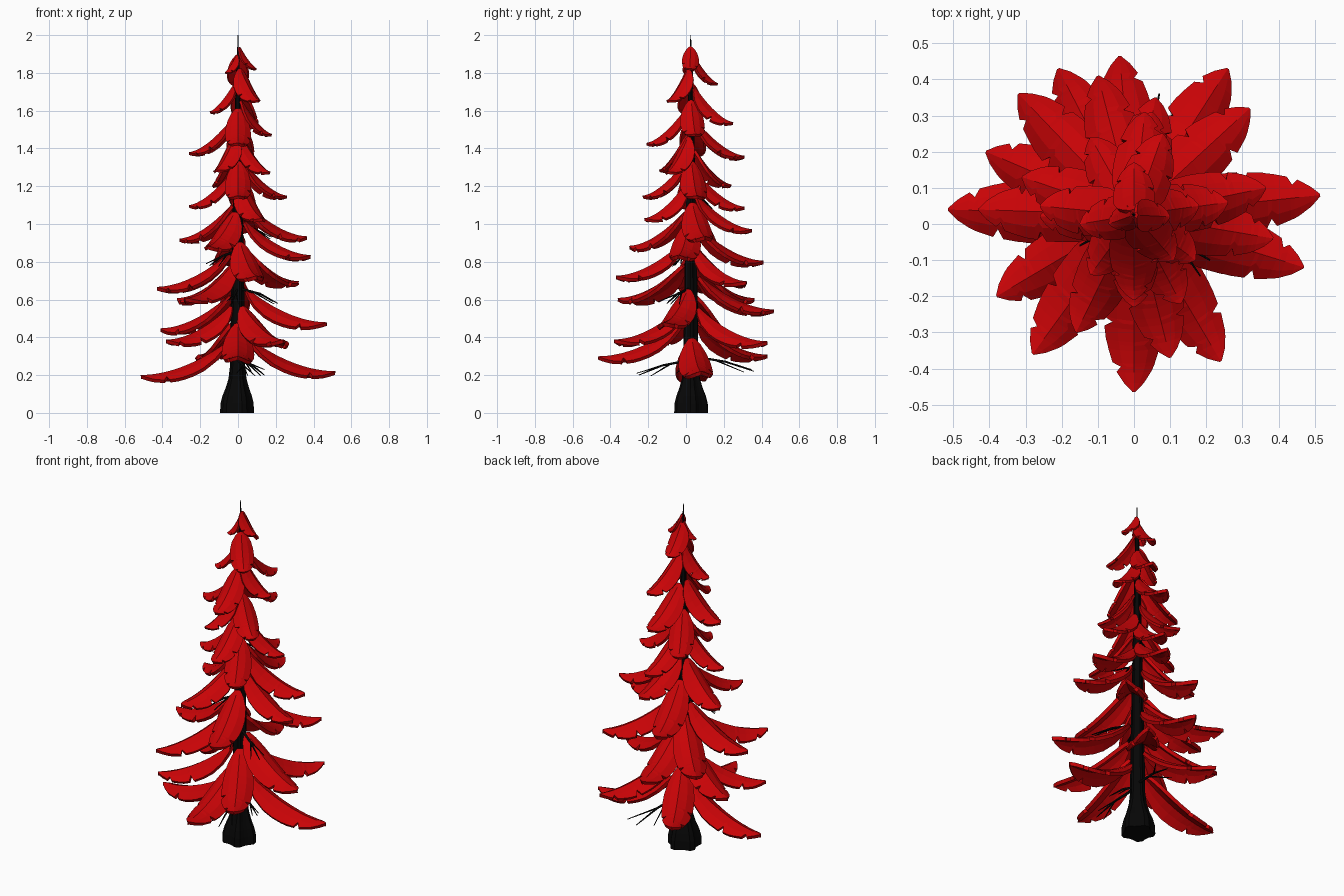
import bpy, bmesh, math, random
from mathutils import Vector

random.seed(4)
if "Cube" in bpy.data.objects:
    bpy.data.objects.remove(bpy.data.objects["Cube"])


def material(name, color):
    m = bpy.data.materials.new(name)
    m.use_nodes = True
    m.diffuse_color = color
    m.node_tree.nodes["Principled BSDF"].inputs["Base Color"].default_value = color
    return m


RED = material("leaf red", (0.58, 0.001, 0.002, 1))
BLACK = material("bark black", (0.002, 0.002, 0.002, 1))
AXIS = Vector((0, 0.025, 0))


def finish(name, bm, mat):
    bmesh.ops.recalc_face_normals(bm, faces=bm.faces)
    mesh = bpy.data.meshes.new(name)
    bm.to_mesh(mesh)
    bm.free()
    mesh.materials.append(mat)
    obj = bpy.data.objects.new(name, mesh)
    bpy.context.collection.objects.link(obj)
    return obj


# Fluted trunk with flared roots and a thin spike on top
def make_trunk():
    profile = [(0, .092), (.05, .09), (.09, .08), (.13, .064), (.18, .049), (.25, .041),
               (.6, .037), (1, .029), (1.5, .018), (1.8, .011), (1.9, .005), (2, .002)]
    sides = 20
    bm = bmesh.new()
    rings = []
    for z, radius in profile:
        ring = []
        for i in range(sides):
            a = math.tau * i / sides
            r = radius * (1 if i % 4 < 2 else 0.82)
            ring.append(bm.verts.new(AXIS + Vector((r * math.cos(a) - .08 * r, r * math.sin(a), z))))
        rings.append(ring)
    for low, high in zip(rings, rings[1:]):
        for i in range(sides):
            j = (i + 1) % sides
            bm.faces.new((low[i], low[j], high[j], high[i]))
    bm.faces.new(rings[0])
    bm.faces.new(rings[-1])
    finish("trunk", bm, BLACK)


# Leaf outline: distance along the leaf, share of full width on either side;
# the sharp dips are the torn notches
OUTLINE = [(.11, .2, .2), (.17, .5, .5), (.27, .8, .8), (.4, .97, .97),
           (.5, 1, 1), (.6, .98, .99), (.62, .96, .68), (.65, .95, .95),
           (.72, .88, .9), (.74, .58, .86), (.77, .82, .82), (.84, .68, .69),
           (.86, .64, .42), (.89, .55, .56), (.95, .32, .32), (1, .04, .04)]


def make_leaf(index, tip):
    tip = Vector(tip)
    flat = Vector((tip.x, tip.y - AXIS.y, 0))
    reach = flat.length
    out = flat.normalized()
    side = Vector((-out.y, out.x, 0))
    rise = min(.22, .04 + .95 * reach)
    half = min(.052 + .07 * reach, .015 + .3 * reach)
    power = min(1.9, 1.25 + 1.3 * reach)
    tilt = random.uniform(-.1, .1)
    flip = random.choice((True, False))
    bm = bmesh.new()
    rows = []
    for s, a, b in OUTLINE:
        if flip:
            a, b = b, a
        rib = AXIS + out * reach * s
        rib.z = tip.z + .04 * reach + rise * (1 - s) ** power
        slope = Vector((0, 0, -power * rise * (1 - s) ** (power - 1))) + out * reach
        normal = slope.cross(side).normalized()
        if normal.z < 0:
            normal.negate()
        row = []
        for u in (-a, -a * .55, 0, b * .55, b):
            drop = half * (.22 * abs(u) + .36 * u * u - tilt * u)
            row.append(bm.verts.new(rib + side * half * u - normal * drop))
        rows.append(row)
    for r, q in zip(rows, rows[1:]):
        for i in range(4):
            bm.faces.new((r[i], q[i], q[i + 1], r[i + 1]))
    obj = finish("leaf_%02d" % index, bm, RED)
    if sum(p.normal.z for p in obj.data.polygons) < 0:
        obj.data.flip_normals()
    solid = obj.modifiers.new("thickness", "SOLIDIFY")
    solid.thickness = .008 + .03 * min(reach, .4)
    solid.offset = -1


# Bare forked twig
def make_twig(index, tip, rise):
    tip = Vector(tip)
    root = AXIS + Vector((0, 0, tip.z + rise))
    curve = bpy.data.curves.new("twig", "CURVE")
    curve.dimensions = "3D"
    curve.bevel_depth = .008
    curve.bevel_resolution = 1
    curve.use_fill_caps = True
    reach = tip - root
    side = reach.cross(Vector((0, 0, 1))).normalized() * reach.length
    middle = root + reach * .55 + Vector((0, 0, .015))
    near = root.lerp(middle, .7)
    fork_a = tip + side * .2 + Vector((0, 0, .01))
    fork_b = root + reach * .8 - side * .18 - Vector((0, 0, .02))
    paths = [((root, 1), (middle, .75), (tip, .3)),
             ((middle, .6), (fork_a, .25)), ((near, .6), (fork_b, .25))]
    for path in paths:
        spline = curve.splines.new("POLY")
        spline.points.add(len(path) - 1)
        for point, (place, radius) in zip(spline.points, path):
            point.co = (*place, 1)
            point.radius = radius
    curve.materials.append(BLACK)
    obj = bpy.data.objects.new("twig_%d" % index, curve)
    bpy.context.collection.objects.link(obj)


# Leaf tips, lowest tier to crown
TIPS = [
    (-.515, .04, .18), (.515, .08, .2), (0, -.465, .28), (-.21, .43, .29),
    (.24, -.38, .37), (-.38, -.2, .37), (-.41, .2, .43), (.47, -.12, .46),
    (-.04, .465, .53), (.26, .43, .36), (-.28, -.36, .59), (-.32, .36, .59),
    (-.43, .04, .65), (.32, .32, .68), (.1, -.37, .71), (-.1, .41, .79),
    (.385, -.04, .82), (-.16, -.3, .87), (-.31, .13, .91), (.365, .1, .92),
    (.06, .35, .96), (.13, -.22, 1.02), (-.26, .02, 1.09), (.05, .31, 1.08),
    (.26, .06, 1.14), (0, -.23, 1.14)]
CROWN = [
    (-.12, .24, 1.2), (.17, -.1, 1.27), (-.12, -.14, 1.28), (.03, .31, 1.35),
    (-.26, .05, 1.37), (0, -.21, 1.42), (.18, .05, 1.47), (.08, .25, 1.53),
    (-.15, 0, 1.59), (.11, -.1, 1.65), (0, .17, 1.74), (-.07, 0, 1.8),
    (.1, .02, 1.82)]

make_trunk()
for n, tip in enumerate(TIPS + CROWN):
    make_leaf(n, tip)
TWIGS = [(.07, .36, .22), (.05, -.25, .2), (.14, -.02, .2), (.21, -.1, .58),
         (-.15, -.06, .78), (.17, .06, .92), (-.03, -.1, .58), (.04, .14, 1.08)]
for n, tip in enumerate(TWIGS):
    make_twig(n, tip, .08)
